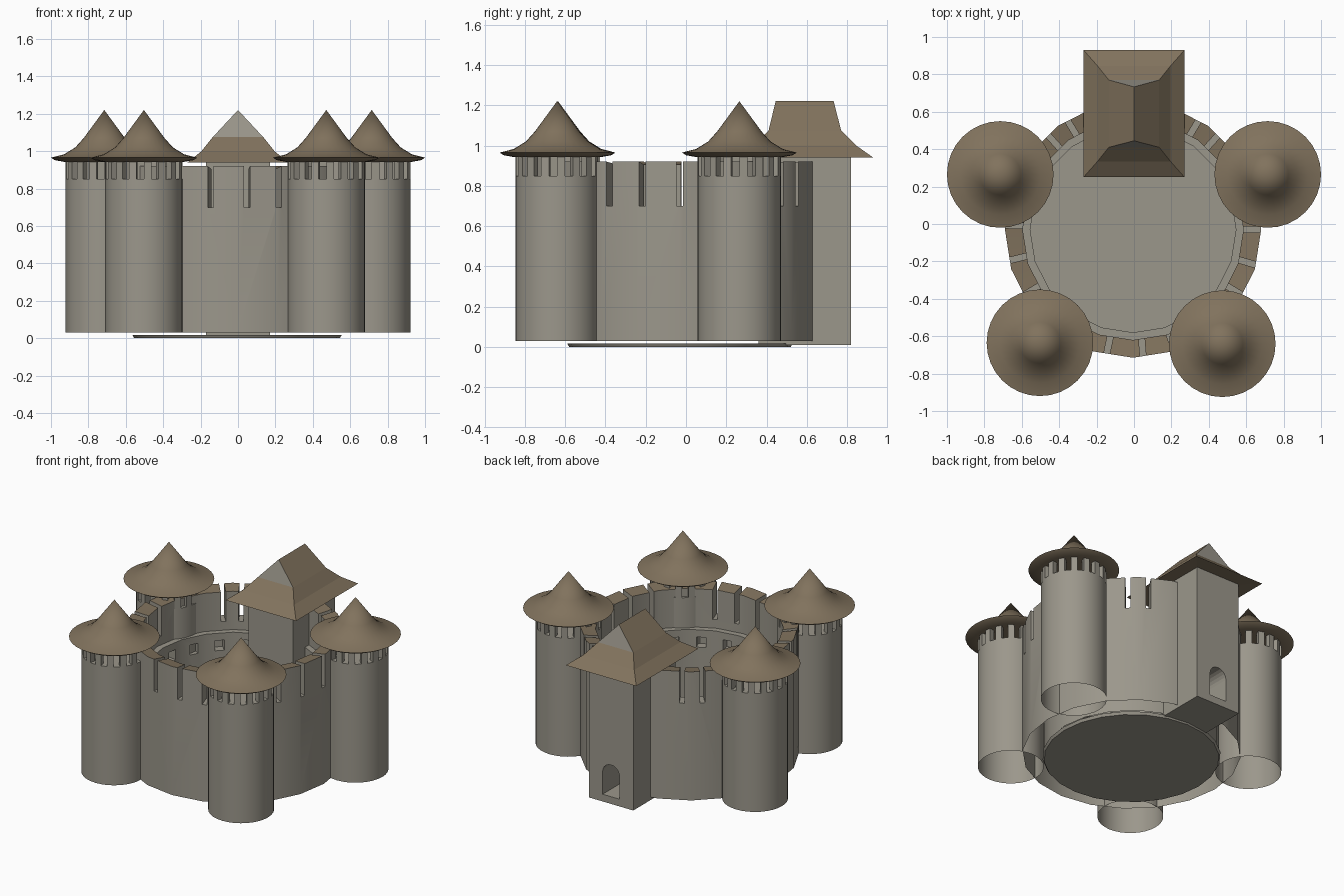
import bpy, bmesh, math
from mathutils import Matrix, Vector

if "Cube" in bpy.data.objects:
    bpy.data.objects.remove(bpy.data.objects["Cube"])


def material(name, rgb):
    m = bpy.data.materials.new(name)
    m.diffuse_color = (*rgb, 1)
    m.use_nodes = True
    m.node_tree.nodes["Principled BSDF"].inputs["Base Color"].default_value = m.diffuse_color
    return m


STONE = material("stone", (0.33, 0.31, 0.26))
ROOF = material("roof_tiles", (0.22, 0.17, 0.11))
CENTRE = Vector((-0.005, -0.03, 0))


def make(name, bm, mats, smooth=True, recalc=True):
    if recalc:
        bmesh.ops.recalc_face_normals(bm, faces=bm.faces)
    me = bpy.data.meshes.new(name)
    bm.to_mesh(me)
    bm.free()
    for m in mats:
        me.materials.append(m)
    ob = bpy.data.objects.new(name, me)
    bpy.context.collection.objects.link(ob)
    if smooth:
        bpy.ops.object.select_all(action='DESELECT')
        ob.select_set(True)
        bpy.context.view_layer.objects.active = ob
        bpy.ops.object.shade_smooth_by_angle(angle=math.radians(30))
    return ob


def revolve(bm, profile, n, centre, closed=False, skip=None):
    """Spin (radius, z) points round a vertical axis."""
    rings = []
    for r, z in profile:
        if r == 0:
            rings.append([bm.verts.new((centre[0], centre[1], z))] * n)
        else:
            rings.append([bm.verts.new((centre[0] + r * math.sin(2 * math.pi * i / n),
                                        centre[1] - r * math.cos(2 * math.pi * i / n), z))
                          for i in range(n)])
    pairs = list(zip(rings, rings[1:])) + ([(rings[-1], rings[0])] if closed else [])
    for a, b in pairs:
        for i in range(n):
            if skip and skip(i):
                continue
            j = (i + 1) % n
            bm.faces.new(list(dict.fromkeys((a[i], a[j], b[j], b[i]))))


def box(bm, lo, hi, turn=Matrix()):
    mid = [(a + b) / 2 for a, b in zip(lo, hi)]
    size = [b - a for a, b in zip(lo, hi)]
    bmesh.ops.create_cube(bm, size=1, matrix=turn @ Matrix.Translation(mid) @ Matrix.Diagonal((*size, 1)))


def cut(ob, cutter):
    mod = ob.modifiers.new("cut", 'BOOLEAN')
    mod.operation, mod.solver, mod.object = 'DIFFERENCE', 'EXACT', cutter
    bpy.context.view_layer.objects.active = ob
    bpy.ops.object.modifier_apply(modifier=mod.name)


# Arched passage cutter
bm = bmesh.new()
arch = [(-0.065, 0.06), (0.065, 0.06)]
arch += [(0.065 * math.cos(math.pi * k / 10), 0.215 + 0.065 * math.sin(math.pi * k / 10)) for k in range(11)]
face = bm.faces.new([bm.verts.new((x, 0.3, z)) for x, z in arch])
ext = bmesh.ops.extrude_face_region(bm, geom=[face])
bmesh.ops.translate(bm, vec=(0, 0.7, 0), verts=[v for v in ext["geom"] if isinstance(v, bmesh.types.BMVert)])
passage = make("passage_cutter", bm, [STONE], smooth=False)

# Slits through the parapet and niches in the courtyard side
bm = bmesh.new()
for deg in (0, -16, -31, 48, 59, 121, 132, 178, 194, 211, 258, 274.5, 289):
    turn = Matrix.Translation(CENTRE) @ Matrix.Rotation(math.radians(deg), 4, 'Z')
    box(bm, (0.57, -0.016, 0.70), (0.75, 0.016, 1.0), turn)
for k in range(20):
    turn = Matrix.Translation(CENTRE) @ Matrix.Rotation(math.radians(9 + 18 * k), 4, 'Z')
    box(bm, (0.5, -0.03, 0.52), (0.6, 0.03, 0.59), turn)
slits = make("slit_cutter", bm, [STONE], smooth=False)

# Ring wall with an inner ledge
bm = bmesh.new()
revolve(bm, [(0.685, 0.03), (0.685, 0.92), (0.59, 0.905), (0.59, 0.64), (0.55, 0.64), (0.55, 0.03)],
        20, CENTRE, closed=True)
wall = make("ring_wall", bm, [STONE, ROOF], smooth=False)
cut(wall, slits)
cut(wall, passage)
bm = bmesh.new()
bm.from_mesh(wall.data)
bmesh.ops.delete(bm, geom=[f for f in bm.faces if f.normal.z < -0.9 and f.calc_center_median().z < 0.04],
                 context='FACES')
for f in bm.faces:
    f.material_index = int(f.normal.z > 0.7 and f.calc_center_median().z > 0.89)
bm.to_mesh(wall.data)
bm.free()
bpy.context.view_layer.objects.active = wall
bpy.ops.object.select_all(action='DESELECT')
wall.select_set(True)
bpy.ops.object.shade_smooth_by_angle(angle=math.radians(30))

# Courtyard floor
bm = bmesh.new()
revolve(bm, [(0, 0), (0.55, 0), (0.56, 0.018), (0, 0.018)], 24, CENTRE)
make("courtyard_floor", bm, [STONE])

# Four round towers
N = 32
TOWERS = {"back_left": (-0.715, 0.265), "back_right": (0.715, 0.265),
          "front_left": (-0.503, -0.635), "front_right": (0.472, -0.64)}
for side, c in TOWERS.items():
    # Open-bottomed shaft with a platform on top
    bm = bmesh.new()
    revolve(bm, [(0.207, 0.03), (0.207, 0.85), (0, 0.85)], N, c)
    make(side + "_tower_shaft", bm, [STONE])
    # Merlons on alternate sides
    bm = bmesh.new()
    revolve(bm, [(0.207, 0.85), (0.207, 0.96), (0.17, 0.96), (0.17, 0.85)], N, c,
            closed=True, skip=lambda i: i % 2)
    bmesh.ops.holes_fill(bm, edges=[e for e in bm.edges if e.is_boundary], sides=4)
    make(side + "_tower_merlons", bm, [STONE])
    # Flared cone roof
    bm = bmesh.new()
    revolve(bm, [(0, 0.942), (0.21, 0.942), (0.265, 0.952), (0.285, 0.965), (0.215, 0.983),
                 (0.155, 1.02), (0.11, 1.07), (0, 1.22)], N, c)
    make(side + "_tower_roof", bm, [ROOF])

# Gatehouse body, open underneath the passage floor
bm = bmesh.new()
box(bm, (-0.17, 0.36, 0.01), (0.17, 0.82, 0.95))
body = make("gatehouse_body", bm, [STONE], smooth=False)
cut(body, passage)

# Gatehouse roof: flared skirt, then ridge with stone gables
bm = bmesh.new()
rects = [(0.17, 0.36, 0.82, 0.945), (0.27, 0.25, 0.93, 0.94), (0.195, 0.335, 0.845, 1.0), (0.135, 0.41, 0.77, 1.075)]
rings = [[bm.verts.new(p) for p in ((-w, y0, z), (w, y0, z), (w, y1, z), (-w, y1, z))]
         for w, y0, y1, z in rects]
for a, b in zip(rings, rings[1:]):
    for i in range(4):
        j = (i + 1) % 4
        bm.faces.new((a[i], a[j], b[j], b[i]))
t = rings[-1]
r0, r1 = bm.verts.new((0, 0.445, 1.22)), bm.verts.new((0, 0.733, 1.22))
bm.faces.new((t[1], t[2], r1, r0))
bm.faces.new((t[3], t[0], r0, r1))
for tri in ((t[0], t[1], r0), (t[2], t[3], r1)):
    bm.faces.new(tri).material_index = 1
make("gatehouse_roof", bm, [ROOF, STONE], smooth=False)

# Cutters stay hidden
for helper in (passage, slits):
    helper.hide_render = True
    helper.hide_set(True)
